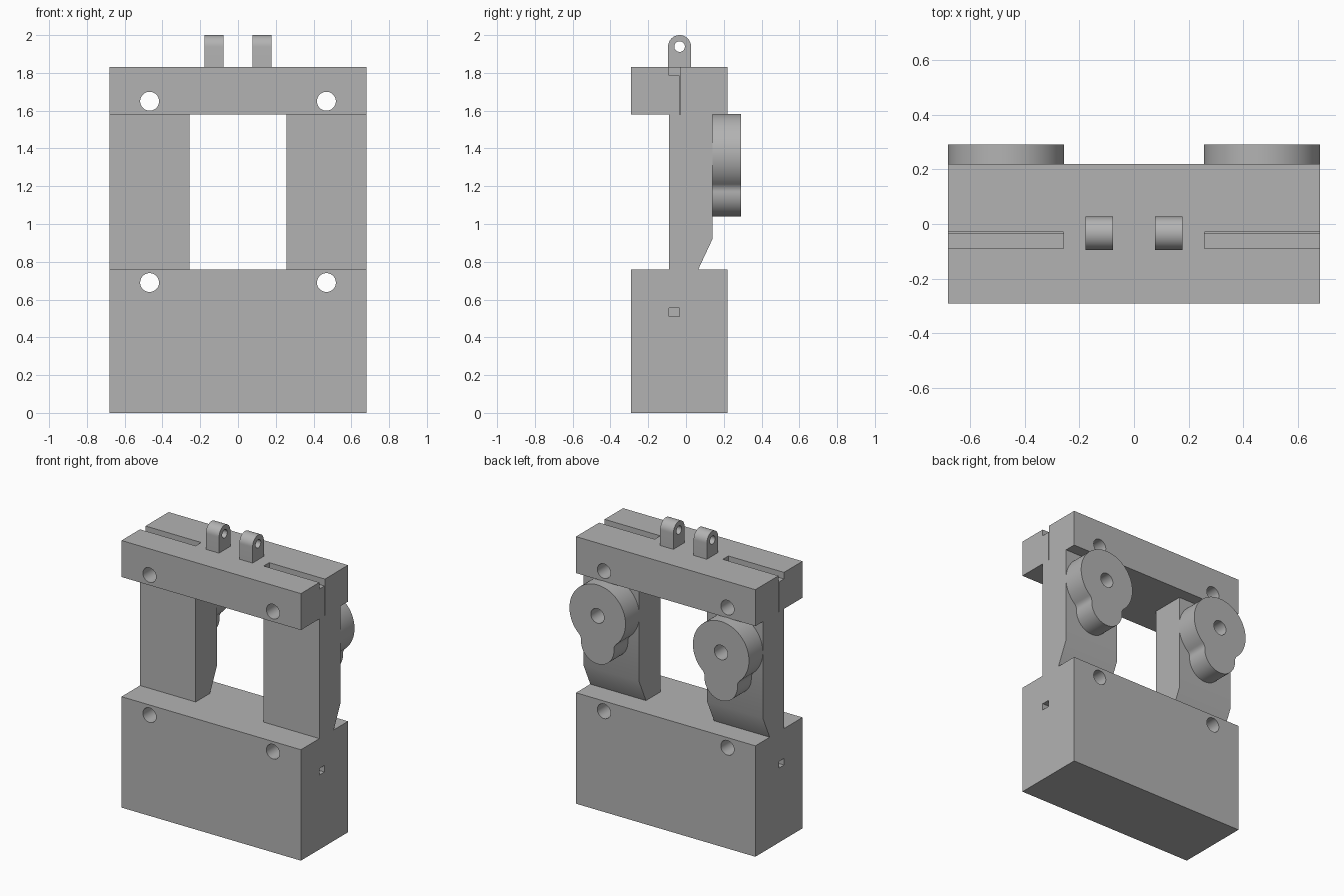
import bpy, bmesh, math

if "Cube" in bpy.data.objects:
    bpy.data.objects.remove(bpy.data.objects["Cube"], do_unlink=True)

grey = bpy.data.materials.new("machined grey")
grey.use_nodes = True
grey.diffuse_color = (0.45, 0.45, 0.45, 1)
grey.node_tree.nodes["Principled BSDF"].inputs["Base Color"].default_value = (0.45, 0.45, 0.45, 1)

HALF = 0.68            # half width of the frame
INNER = 0.258          # inner edge of pillars and slots
BOLT_X = 0.468
FRONT, BACK = -0.29, 0.22
SLOT_FRONT, SLOT_BACK = -0.09, -0.035


def prism(name, profile, axis, lo, hi):
    """Extrude a (y, z) profile along x, or an (x, z) profile along y."""
    bm = bmesh.new()
    place = (lambda a, b, d: (d, a, b)) if axis == "x" else (lambda a, b, d: (a, d, b))
    face = bm.faces.new([bm.verts.new(place(a, b, lo)) for a, b in profile])
    out = bmesh.ops.extrude_face_region(bm, geom=[face])
    moved = [v for v in out["geom"] if isinstance(v, bmesh.types.BMVert)]
    bmesh.ops.translate(bm, verts=moved, vec=place(0, 0, hi - lo))
    bmesh.ops.recalc_face_normals(bm, faces=bm.faces)
    mesh = bpy.data.meshes.new(name)
    bm.to_mesh(mesh)
    bm.free()
    mesh.materials.append(grey)
    obj = bpy.data.objects.new(name, mesh)
    bpy.context.collection.objects.link(obj)
    return obj


def box(name, x, y, z):
    return prism(name, [(y[0], z[0]), (y[1], z[0]), (y[1], z[1]), (y[0], z[1])], "x", *sorted(x))


def arc(cx, cz, r, start, end, steps):
    """Points on an arc, angles in radians."""
    return [(cx + r * math.cos(start + (end - start) * i / steps),
             cz + r * math.sin(start + (end - start) * i / steps)) for i in range(steps + 1)]


def rod(axis, a, b, r, lo, hi):
    return prism("hole_cutter", arc(a, b, r, 0, math.tau, 40)[:-1], axis, lo, hi)


def cut(obj, cutters):
    """Subtract the cutters, then discard them."""
    bpy.context.view_layer.objects.active = obj
    for c in cutters:
        c.hide_render = True
        mod = obj.modifiers.new("cut", "BOOLEAN")
        mod.operation, mod.solver, mod.object = "DIFFERENCE", "EXACT", c
        bpy.ops.object.modifier_apply(modifier=mod.name)
        bpy.data.objects.remove(c, do_unlink=True)


def smooth(obj):
    bpy.ops.object.select_all(action="DESELECT")
    obj.select_set(True)
    bpy.context.view_layer.objects.active = obj
    bpy.ops.object.shade_smooth_by_angle(angle=math.radians(30))


def bolt_hole(side, z):
    return rod("y", side * BOLT_X, z, 0.05, -0.5, 0.5)


def cam_profile(cx, cz):
    """Large disc and small lobe joined by concave fillets."""
    big, small, fillet, drop = 0.2125, 0.125, 0.05, 0.205
    p, q = big + fillet, small + fillet
    fz = (drop ** 2 + p ** 2 - q ** 2) / (2 * drop)
    fx = math.sqrt(p ** 2 - fz ** 2)
    a = math.atan2(-fz, fx)            # from disc centre to fillet centre
    b = math.atan2(drop - fz, fx)      # from lobe centre to fillet centre
    pts = arc(cx, cz, big, a, math.pi - a, 56)
    pts += arc(cx - fx, cz - fz, fillet, -a, -b, 10)[1:]
    pts += arc(cx, cz - drop, small, math.pi - b, math.tau + b, 36)[1:]
    pts += arc(cx + fx, cz - fz, fillet, math.pi + b, math.pi + a, 10)[1:-1]
    return pts


# Base block and top bar, slotted from both ends and drilled for bolts
base = box("base_block", (-HALF, HALF), (FRONT, BACK), (0, 0.76))
bar = box("top_bar", (-HALF, HALF), (FRONT, BACK), (1.58, 1.83))
for s in (-1, 1):
    ends = (s * INNER, s * 0.9)
    cut(base, [box("slot_cutter", ends, (SLOT_FRONT, SLOT_BACK), (0.51, 0.9)),
               bolt_hole(s, 0.69)])
    cut(bar, [box("slot_cutter", ends, (SLOT_FRONT, -0.03), (1.4, 2)),
              bolt_hole(s, 1.65)])
smooth(base)
smooth(bar)

# Pillar side outline: tongues above and below, bevelled back foot
pillar_profile = [(SLOT_FRONT, 0.555), (SLOT_BACK, 0.555), (SLOT_BACK, 0.76), (0.065, 0.76),
                  (0.14, 0.92), (0.14, 1.58), (SLOT_BACK, 1.58), (SLOT_BACK, 1.785),
                  (SLOT_FRONT, 1.785)]
# Lug outline: square foot with a rounded top
lug_profile = [(-0.095, 1.83)] + arc(-0.034, 1.939, 0.061, math.pi, 0, 24) + [(0.027, 1.83)]

for s, side in ((-1, "right"), (1, "left")):
    pillar = prism(side + "_pillar", pillar_profile, "x", *sorted((s * INNER, s * HALF)))
    cut(pillar, [bolt_hole(s, 0.69), bolt_hole(s, 1.65)])
    smooth(pillar)

    cam = prism(side + "_cam", cam_profile(s * BOLT_X, 1.37), "y", 0.14, 0.29)
    cut(cam, [rod("y", s * BOLT_X, 1.37, 0.05, 0, 0.5)])
    smooth(cam)

    lug = prism(side + "_lug", lug_profile, "x", *sorted((s * 0.077, s * 0.177)))
    cut(lug, [rod("x", -0.034, 1.939, 0.028, -0.5, 0.5)])
    smooth(lug)
